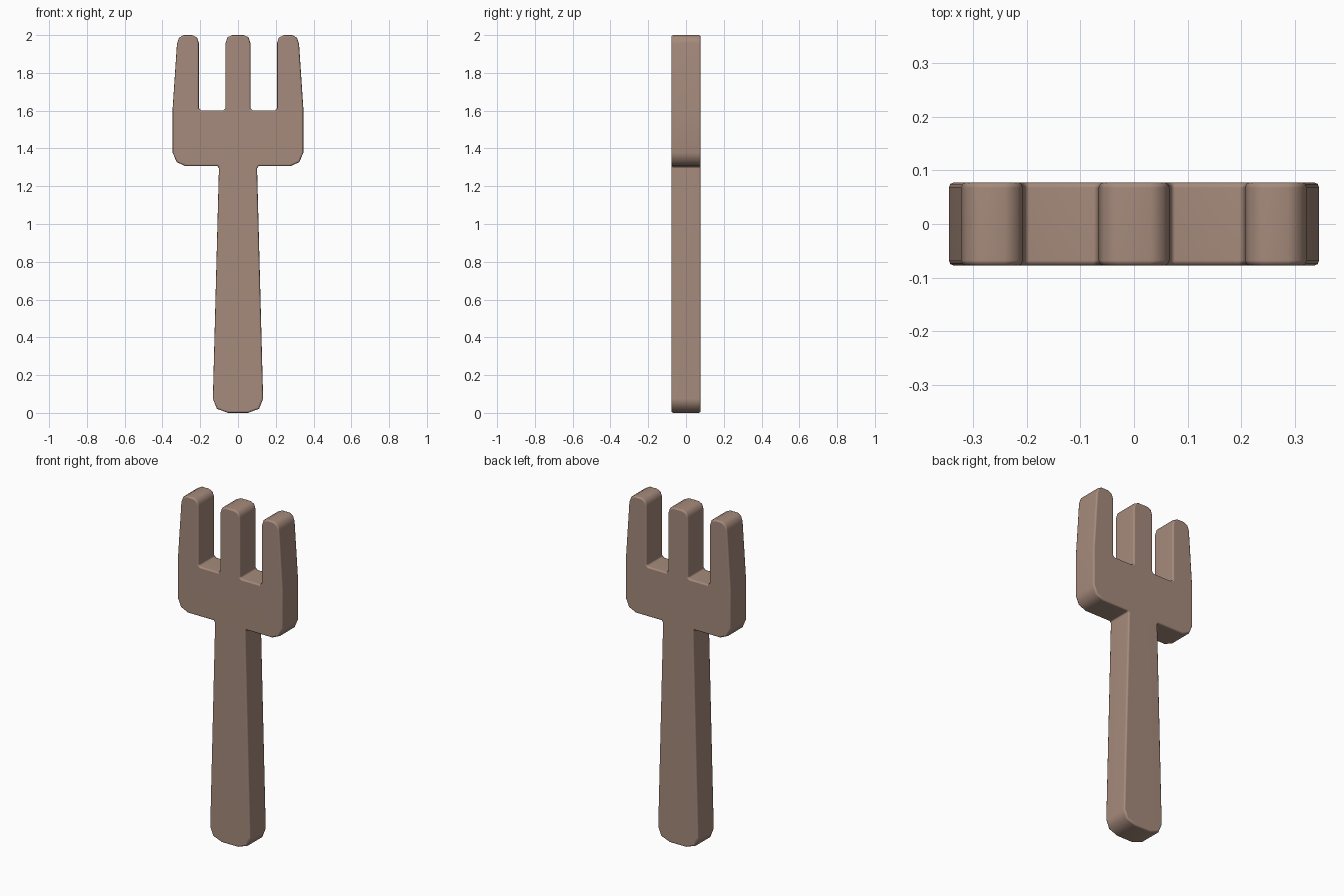
import bpy, bmesh

if "Cube" in bpy.data.objects:
    bpy.data.objects.remove(bpy.data.objects["Cube"])

T = 0.078  # half thickness

# right half of the outline, from the handle end up to the middle tine
half = [(0.053, 0.0), (0.112, 0.022), (0.133, 0.075),          # handle end
        (0.101, 1.295), (0.109, 1.306),                        # neck
        (0.277, 1.306), (0.325, 1.328), (0.346, 1.378),        # shoulder
        (0.346, 1.61), (0.323, 1.955), (0.312, 1.986), (0.288, 2.0),  # outer tine
        (0.242, 2.0), (0.217, 1.988), (0.207, 1.958),
        (0.207, 1.613), (0.195, 1.602),                        # gap
        (0.077, 1.602), (0.066, 1.613),
        (0.066, 1.958), (0.056, 1.988), (0.031, 2.0)]          # middle tine
outline = half + [(-x, z) for x, z in reversed(half)]

# fork body: outline extruded through its thickness
bm = bmesh.new()
face = bm.faces.new([bm.verts.new((x, -T, z)) for x, z in outline])
ret = bmesh.ops.extrude_face_region(bm, geom=[face])
verts = [g for g in ret["geom"] if isinstance(g, bmesh.types.BMVert)]
bmesh.ops.translate(bm, verts=verts, vec=(0, 2 * T, 0))
bmesh.ops.recalc_face_normals(bm, faces=bm.faces)

# softened rims on front and back
rims = [e for e in bm.edges if abs(e.verts[0].co.y - e.verts[1].co.y) < 1e-5]
bmesh.ops.bevel(bm, geom=rims, offset=0.01, offset_type='OFFSET', segments=2,
                profile=0.5, affect='EDGES', clamp_overlap=True)
me = bpy.data.meshes.new("fork")
bm.to_mesh(me)
bm.free()
fork = bpy.data.objects.new("fork", me)
bpy.context.collection.objects.link(fork)

mat = bpy.data.materials.new("dusty brown")
mat.diffuse_color = (0.38, 0.255, 0.20, 1)
mat.use_nodes = True
mat.node_tree.nodes["Principled BSDF"].inputs["Base Color"].default_value = mat.diffuse_color
me.materials.append(mat)

bpy.context.view_layer.objects.active = fork
fork.select_set(True)
bpy.ops.object.shade_smooth_by_angle(angle=0.9)
wn = fork.modifiers.new("flat_face_normals", 'WEIGHTED_NORMAL')
wn.keep_sharp = True
